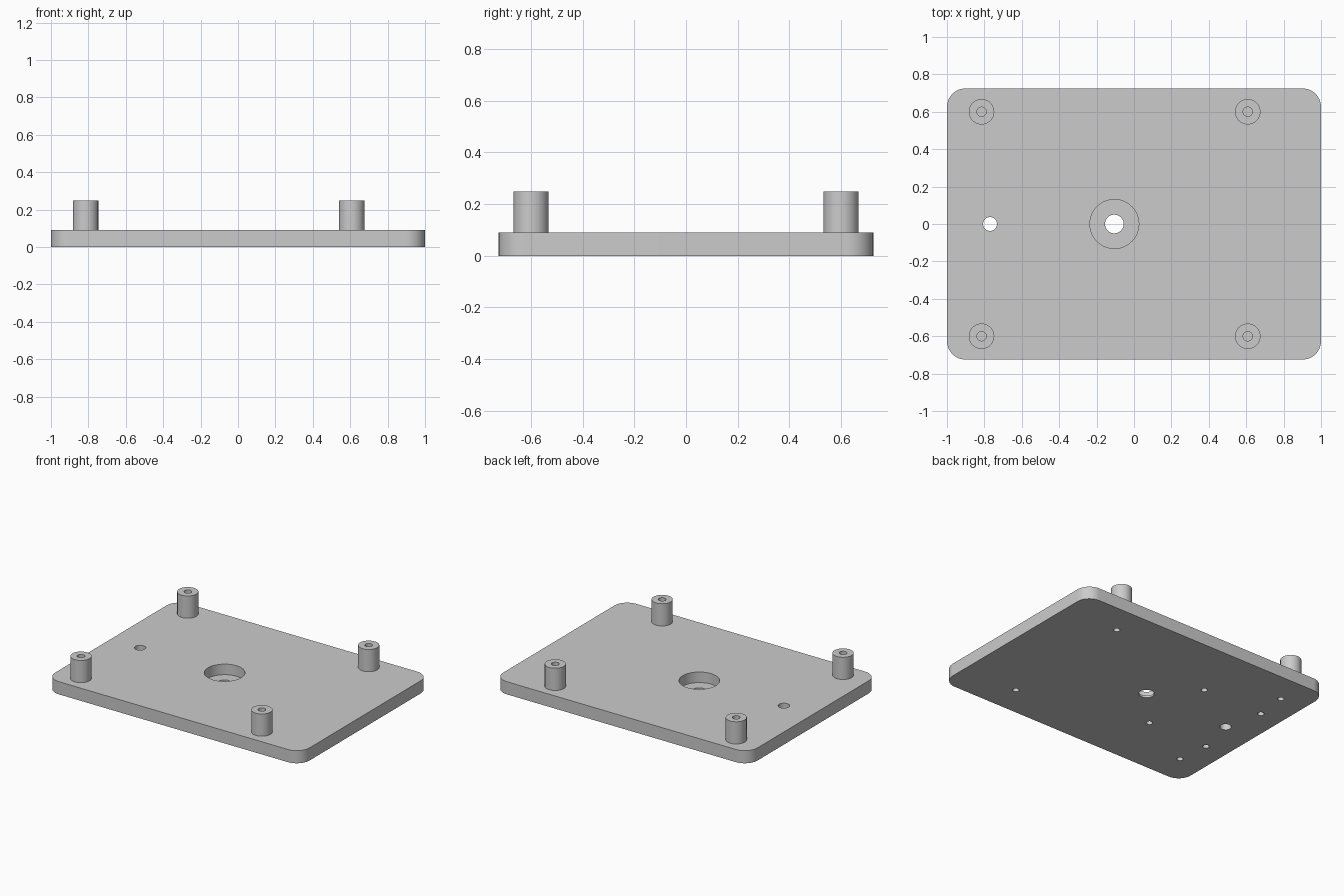
import bpy, bmesh, math

if "Cube" in bpy.data.objects:
    bpy.data.objects.remove(bpy.data.objects["Cube"])

PLATE_TOP, BOSS_TOP = 0.09, 0.248
HALF_X, HALF_Y, CORNER = 1.0, 0.725, 0.1

grey = bpy.data.materials.new("plain_grey")
grey.diffuse_color = (0.6, 0.6, 0.6, 1)
grey.use_nodes = True
grey.node_tree.nodes["Principled BSDF"].inputs["Base Color"].default_value = grey.diffuse_color


def finish(name, bm):
    """Turn a bmesh into a grey object with consistent normals."""
    bmesh.ops.recalc_face_normals(bm, faces=bm.faces)
    mesh = bpy.data.meshes.new(name)
    bm.to_mesh(mesh)
    bm.free()
    mesh.materials.append(grey)
    ob = bpy.data.objects.new(name, mesh)
    bpy.context.collection.objects.link(ob)
    return ob


def lathe(name, profile, x, y, sides=48, closed=False):
    """Revolve an (r, z) profile about z; capped at both ends unless closed."""
    bm = bmesh.new()
    rings = []
    for r, z in profile:
        rings.append([bm.verts.new((x + r * math.cos(a), y + r * math.sin(a), z))
                      for a in (math.tau * i / sides for i in range(sides))])
    pairs = list(zip(rings, rings[1:]))
    if closed:
        pairs.append((rings[-1], rings[0]))
    else:
        bm.faces.new(rings[0])
        bm.faces.new(rings[-1])
    for a, b in pairs:
        for i in range(sides):
            j = (i + 1) % sides
            bm.faces.new((a[i], a[j], b[j], b[i]))
    return finish(name, bm)


# Base plate with rounded corners
bm = bmesh.new()
outline = []
for k, (sx, sy) in enumerate([(1, 1), (-1, 1), (-1, -1), (1, -1)]):
    for i in range(13):
        a = math.pi / 2 * (k + i / 12)
        outline.append(bm.verts.new((sx * (HALF_X - CORNER) + CORNER * math.cos(a),
                                     sy * (HALF_Y - CORNER) + CORNER * math.sin(a), 0)))
face = bm.faces.new(outline)
top = bmesh.ops.extrude_face_region(bm, geom=[face])["geom"]
bmesh.ops.translate(bm, vec=(0, 0, PLATE_TOP),
                    verts=[g for g in top if isinstance(g, bmesh.types.BMVert)])
plate = finish("base_plate", bm)

# Counterbored centre hole and small through hole
cutters = [
    lathe("centre_cutter", [(0.05, -0.05), (0.05, 0.015), (0.131, 0.015), (0.131, 0.15)], -0.105, 0),
    lathe("small_hole_cutter", [(0.037, -0.05), (0.037, 0.15)], -0.77, 0),
]
# Blind screw holes in the underside
for x, y in [(0.57, 0.505), (-0.81, 0.505), (-0.36, 0.275), (-0.835, 0.275)]:
    for s in (1, -1):
        cutters.append(lathe("screw_hole_cutter", [(0.021, -0.05), (0.021, 0.06)], x, s * y, 24))

for c in cutters:
    c.hide_render = True
    mod = plate.modifiers.new("hole", 'BOOLEAN')
    mod.operation, mod.solver, mod.object = 'DIFFERENCE', 'EXACT', c

# Bake the holes and drop the cutters
bpy.context.view_layer.update()
cut = bpy.data.meshes.new_from_object(plate.evaluated_get(bpy.context.evaluated_depsgraph_get()))
plate.modifiers.clear()
plate.data = cut
for c in cutters:
    bpy.data.objects.remove(c)

# Hollow standoffs near the corners
parts = [plate]
for x in (-0.815, 0.608):
    for y in (-0.6, 0.6):
        parts.append(lathe("standoff", [(0.025, PLATE_TOP), (0.025, BOSS_TOP),
                                        (0.068, BOSS_TOP), (0.068, PLATE_TOP)], x, y, closed=True))

# Smooth round walls, keep edges sharp
bpy.ops.object.select_all(action='DESELECT')
for ob in parts:
    ob.select_set(True)
bpy.context.view_layer.objects.active = plate
bpy.ops.object.shade_smooth_by_angle(angle=math.radians(30))
